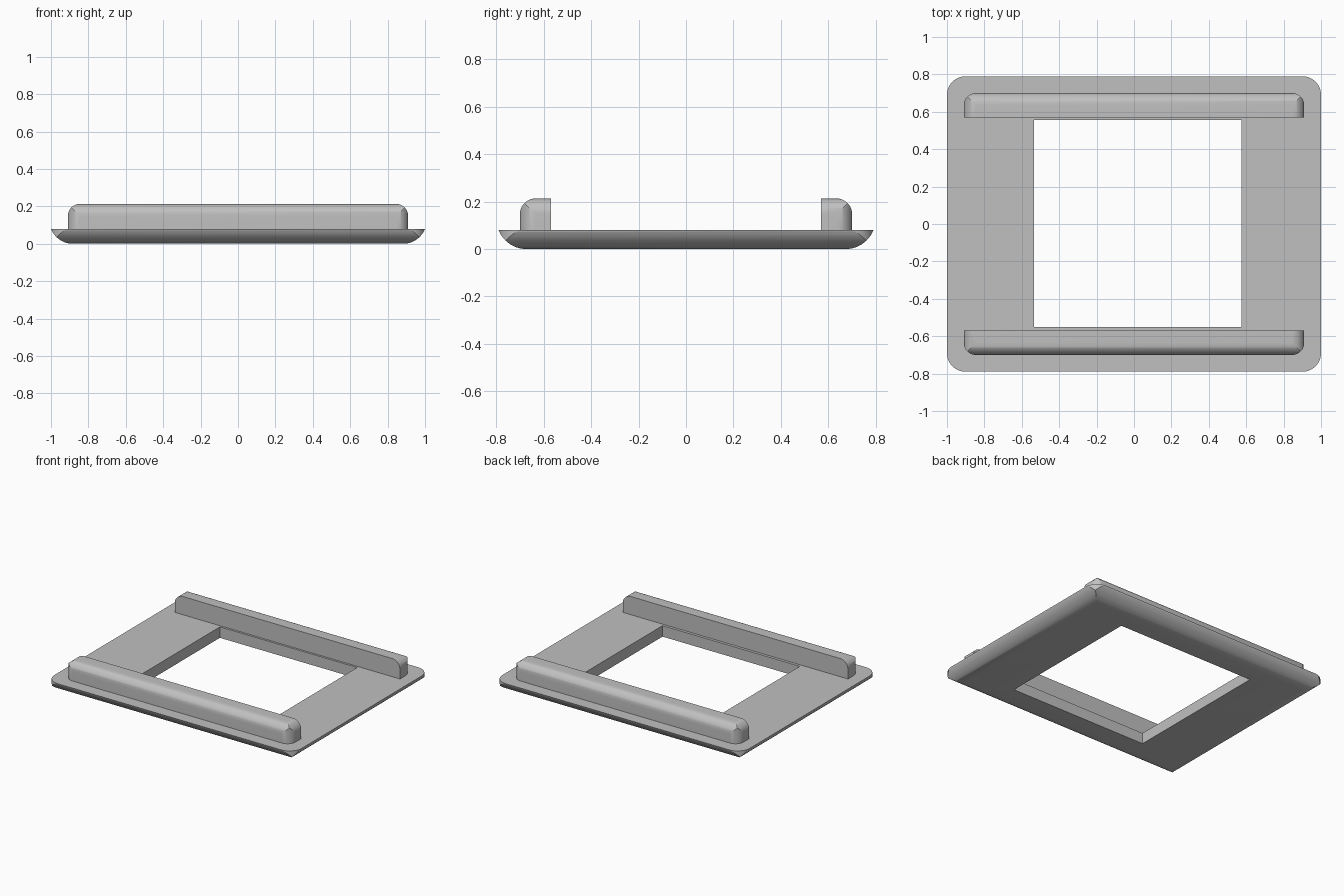
import bpy, bmesh, math
from mathutils import Vector

cube = bpy.data.objects.get("Cube")
if cube:
    bpy.data.objects.remove(cube, do_unlink=True)

grey = bpy.data.materials.new("plain_grey")
grey.use_nodes = True
colour = (0.53, 0.53, 0.53, 1)
grey.diffuse_color = colour
grey.node_tree.nodes["Principled BSDF"].inputs["Base Color"].default_value = colour


def rounded_rect(u0, u1, v0, v1, radii, steps=14):
    """Outline from lower left, anticlockwise; one radius per corner."""
    corners = [(u0, v0, 1, 1), (u1, v0, -1, 1), (u1, v1, -1, -1), (u0, v1, 1, -1)]
    points = []
    for i, ((u, v, su, sv), r) in enumerate(zip(corners, radii)):
        if r == 0:
            points.append((u, v))
            continue
        for k in range(steps + 1):
            a = math.pi + (i + k / steps) * math.pi / 2
            points.append((u + su * r + r * math.cos(a), v + sv * r + r * math.sin(a)))
    return points


def extrude(name, outline, axis, low, high):
    """Solid made by sweeping an outline along the x, y or z axis."""
    place = {"x": lambda u, v, w: (w, u, v),
             "y": lambda u, v, w: (u, w, v),
             "z": lambda u, v, w: (u, v, w)}[axis]
    bm = bmesh.new()
    face = bm.faces.new([bm.verts.new(place(u, v, low)) for u, v in outline])
    swept = bmesh.ops.extrude_face_region(bm, geom=[face])["geom"]
    moved = [g for g in swept if isinstance(g, bmesh.types.BMVert)]
    bmesh.ops.translate(bm, verts=moved, vec=Vector(place(0, 0, high - low)))
    bmesh.ops.recalc_face_normals(bm, faces=bm.faces)
    mesh = bpy.data.meshes.new(name)
    bm.to_mesh(mesh)
    bm.free()
    mesh.materials.append(grey)
    obj = bpy.data.objects.new(name, mesh)
    bpy.context.collection.objects.link(obj)
    return obj


def carve(obj, tools):
    """Apply (cutter, operation) pairs, then drop the cutters."""
    for cutter, operation in tools:
        cutter.hide_render = True
        mod = obj.modifiers.new("carve", "BOOLEAN")
        mod.object, mod.operation, mod.solver = cutter, operation, "EXACT"
    graph = bpy.context.evaluated_depsgraph_get()
    result = bpy.data.meshes.new_from_object(obj.evaluated_get(graph))
    obj.modifiers.clear()
    obj.data = result
    for cutter, _ in tools:
        bpy.data.objects.remove(cutter, do_unlink=True)
    bpy.ops.object.select_all(action="DESELECT")
    obj.select_set(True)
    bpy.context.view_layer.objects.active = obj
    bpy.ops.object.shade_smooth_by_angle(angle=math.radians(25))


# Base plate: rounded corners, hull-shaped underside, offset opening
top, hull = 0.08, 0.125
flare = hull - math.sqrt(hull ** 2 - (hull - top) ** 2)
base = extrude("base_plate", rounded_rect(-1, 1, -0.79, 0.79, [0.1] * 4), "z", -0.1, top)
wide, deep = 1 + flare, 0.79 + flare
carve(base, [
    (extrude("hull_cutter_x", rounded_rect(-wide, wide, 0, 0.3, [hull, hull, 0, 0]),
             "y", -1.2, 1.2), "INTERSECT"),
    (extrude("hull_cutter_y", rounded_rect(-deep, deep, 0, 0.3, [hull, hull, 0, 0]),
             "x", -1.2, 1.2), "INTERSECT"),
    (extrude("opening_cutter", rounded_rect(-0.535, 0.575, -0.55, 0.555, [0] * 4),
             "z", -0.2, 0.3), "DIFFERENCE"),
])

# Rails: outer and end edges rounded, inner face flat
r, height = 0.065, 0.213
for name, side in (("front_rail", -1), ("back_rail", 1)):
    y0, y1 = sorted((side * 0.57, side * 0.70))
    front, back = (r, 0) if side < 0 else (0, r)
    rail = extrude(name, rounded_rect(-0.91, 0.91, y0, y1, [front, front, back, back]),
                   "z", top - 0.003, 0.4)
    carve(rail, [
        (extrude("end_cutter", rounded_rect(-0.91, 0.91, -0.2, height, [0, 0, r, r]),
                 "y", -1.2, 1.2), "INTERSECT"),
        (extrude("edge_cutter", rounded_rect(y0, y1, -0.2, height, [0, 0, back, front]),
                 "x", -1.2, 1.2), "INTERSECT"),
    ])
